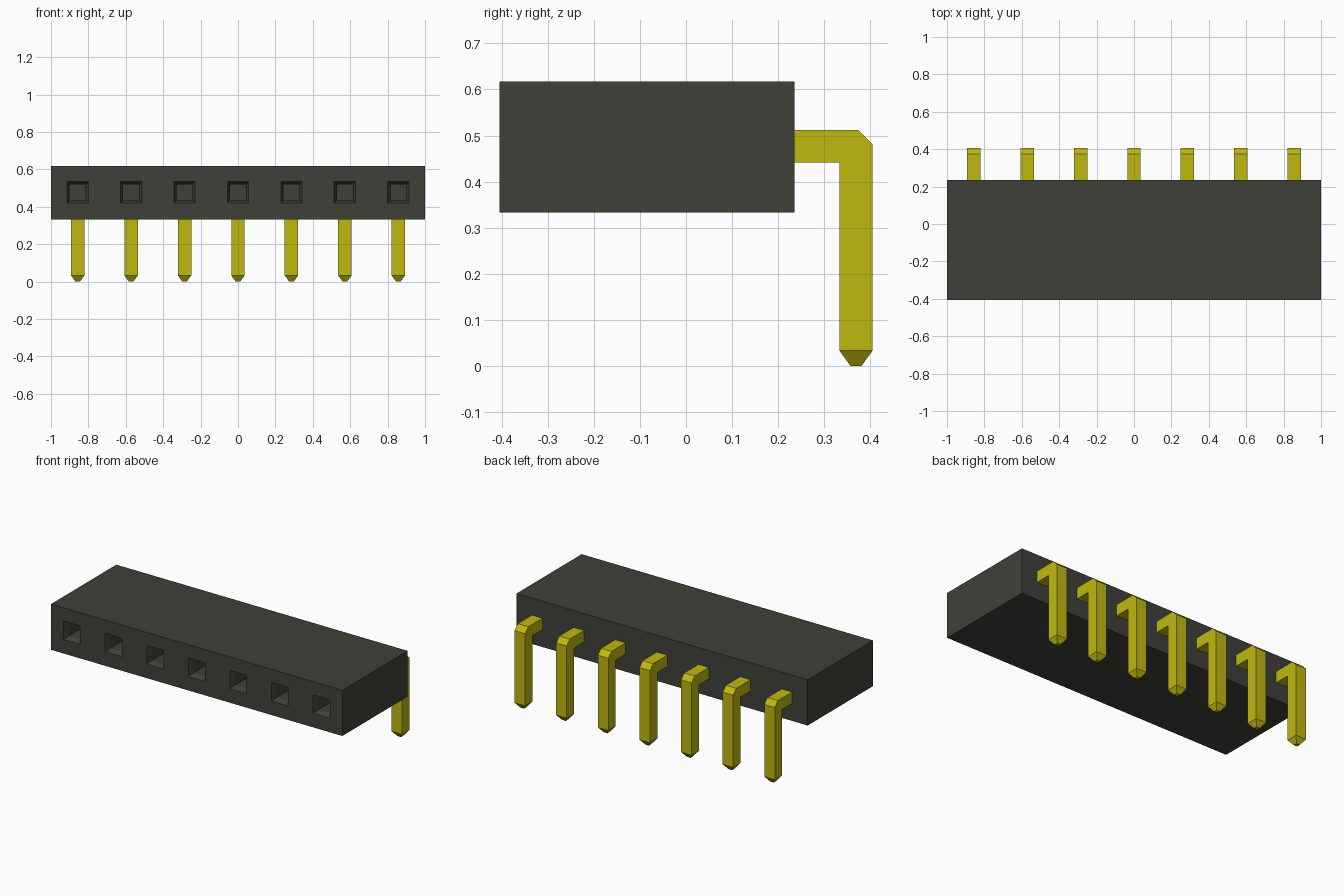
import bpy, bmesh
from mathutils import Vector

if "Cube" in bpy.data.objects:
    bpy.data.objects.remove(bpy.data.objects["Cube"])

COUNT, PITCH = 7, 2 / 7
FRONT, BACK = -0.405, 0.235
BOTTOM, TOP = 0.333, 0.617
HOLE_Z, HOLE_HALF = 0.477, 0.057
PIN_HALF = 0.036
centres = [(i - (COUNT - 1) / 2) * PITCH for i in range(COUNT)]


def material(name, rgb):
    mat = bpy.data.materials.new(name)
    mat.use_nodes = True
    mat.diffuse_color = (*rgb, 1)
    mat.node_tree.nodes["Principled BSDF"].inputs["Base Color"].default_value = (*rgb, 1)
    return mat


def finish(bm, name, mat):
    bmesh.ops.recalc_face_normals(bm, faces=bm.faces[:])
    mesh = bpy.data.meshes.new(name)
    bm.to_mesh(mesh)
    bm.free()
    mesh.materials.append(mat)
    obj = bpy.data.objects.new(name, mesh)
    bpy.context.collection.objects.link(obj)
    return obj


black = material("black plastic", (0.051, 0.051, 0.042))
gold = material("yellow metal", (0.527, 0.479, 0.005))


# Housing block
bm = bmesh.new()
bmesh.ops.create_cube(bm, size=1)
for v in bm.verts:
    v.co = Vector((v.co.x * 2,
                   FRONT if v.co.y < 0 else BACK,
                   BOTTOM if v.co.z < 0 else TOP))
bm.normal_update()


def front_faces():
    return [f for f in bm.faces if f.normal.y < -0.9]


def cut_front(point, normal):
    faces = front_faces()
    edges = {e for f in faces for e in f.edges}
    verts = {v for f in faces for v in f.verts}
    bmesh.ops.bisect_plane(bm, geom=faces + list(edges) + list(verts),
                           plane_co=point, plane_no=normal)
    bm.normal_update()


# Square openings marked out on the front
for side in (-HOLE_HALF, HOLE_HALF):
    cut_front((0, FRONT, HOLE_Z + side), (0, 0, 1))
    for x in centres:
        cut_front((x + side, FRONT, 0), (1, 0, 0))


def is_opening(face):
    c = face.calc_center_median()
    return abs(c.z - HOLE_Z) < 0.01 and any(abs(c.x - x) < 0.01 for x in centres)


# Tapered mouth, then straight socket
openings = [f for f in front_faces() if is_opening(f)]
bmesh.ops.inset_individual(bm, faces=openings, thickness=0.02, depth=-0.03)
bm.normal_update()
bmesh.ops.inset_individual(bm, faces=openings, thickness=0.0005, depth=-0.2)
finish(bm, "housing", black)


# Bent pin: side profile swept across its width, with a pointed foot
def make_pin(number, x):
    bm = bmesh.new()
    profile = [(0.22, 0.441), (0.22, 0.512), (0.374, 0.512), (0.405, 0.481),
               (0.405, 0.033), (0.333, 0.033), (0.333, 0.441)]
    face = bm.faces.new([bm.verts.new((x - PIN_HALF, y, z)) for y, z in profile])
    swept = bmesh.ops.extrude_face_region(bm, geom=[face])["geom"]
    if not any(f.normal.x for f in bm.faces):
        bm.normal_update()
    bmesh.ops.translate(bm, vec=(2 * PIN_HALF, 0, 0),
                        verts=[g for g in swept if isinstance(g, bmesh.types.BMVert)])
    if not any(abs(f.calc_center_median().x - x + PIN_HALF) < 0.001 for f in bm.faces):
        rim = [v for v in bm.verts if v.co.x < x]
        bmesh.ops.contextual_create(bm, geom=rim)
    bmesh.ops.recalc_face_normals(bm, faces=bm.faces[:])
    foot = [f for f in bm.faces if abs(f.calc_center_median().z - 0.033) < 0.001]
    bmesh.ops.inset_individual(bm, faces=foot, thickness=PIN_HALF - 0.002, depth=0.033)
    finish(bm, f"pin_{number}", gold)


for number, x in enumerate(centres, 1):
    make_pin(number, x)
